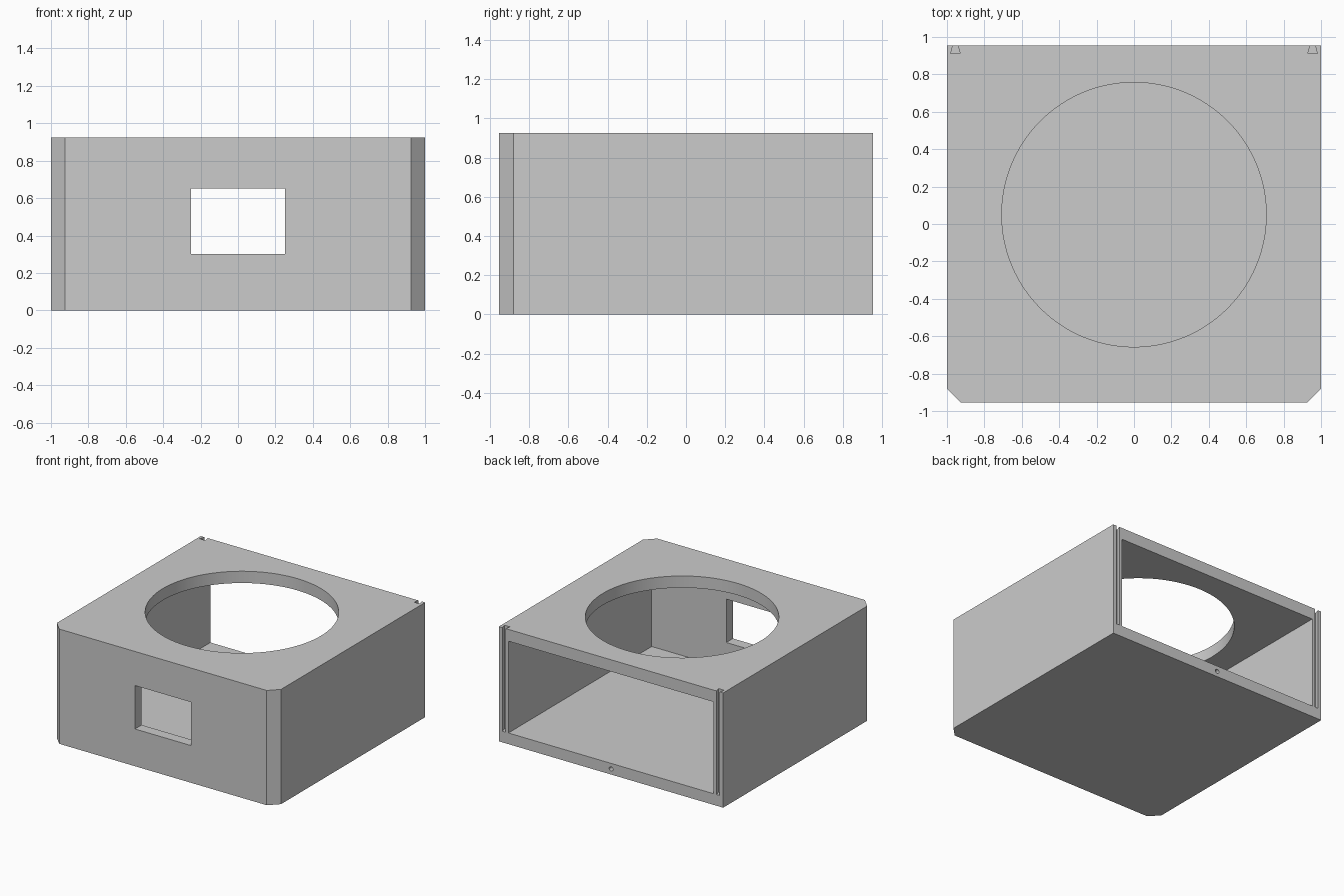
import bpy
import bmesh
import math
from mathutils import Matrix, Vector

cube = bpy.data.objects.get("Cube")
if cube:
    bpy.data.objects.remove(cube, do_unlink=True)

# Overall size
HALF_X, HALF_Y, HEIGHT = 1.0, 0.955, 0.925
WALL, FLOOR, ROOF, CHAMFER = 0.085, 0.09, 0.095, 0.075

grey = bpy.data.materials.new("light grey")
grey.use_nodes = True
colour = (0.6, 0.6, 0.6, 1)
grey.diffuse_color = colour
grey.node_tree.nodes["Principled BSDF"].inputs["Base Color"].default_value = colour


def prism(name, outline, z0, z1):
    """Extrude an outline in the xy plane from z0 up to z1."""
    bm = bmesh.new()
    base = bm.faces.new([bm.verts.new((x, y, z0)) for x, y in outline])
    top = bmesh.ops.extrude_face_region(bm, geom=[base])["geom"]
    verts = [v for v in top if isinstance(v, bmesh.types.BMVert)]
    bmesh.ops.translate(bm, verts=verts, vec=Vector((0, 0, z1 - z0)))
    bmesh.ops.recalc_face_normals(bm, faces=bm.faces)
    mesh = bpy.data.meshes.new(name)
    bm.to_mesh(mesh)
    bm.free()
    mesh.materials.append(grey)
    obj = bpy.data.objects.new(name, mesh)
    bpy.context.collection.objects.link(obj)
    return obj


def rectangle(x, y0, y1):
    return [(-x, y0), (x, y0), (x, y1), (-x, y1)]


def circle(radius, cy, count):
    steps = [2 * math.pi * i / count for i in range(count)]
    return [(radius * math.cos(a), cy + radius * math.sin(a)) for a in steps]


# Housing block with chamfered front corners
housing = prism("housing", [
    (-HALF_X, HALF_Y), (-HALF_X, CHAMFER - HALF_Y), (CHAMFER - HALF_X, -HALF_Y),
    (HALF_X - CHAMFER, -HALF_Y), (HALF_X, CHAMFER - HALF_Y), (HALF_X, HALF_Y)], 0, HEIGHT)

# Inner space open to the back, front window and round roof opening
cutters = [
    prism("cavity_cutter", rectangle(HALF_X - WALL, WALL - HALF_Y, 1.1), FLOOR, HEIGHT - ROOF),
    prism("window_cutter", rectangle(0.25, -1.1, -0.7), 0.3, 0.65),
    prism("roof_opening_cutter", circle(0.707, 0.05, 128), 0.6, 1.1),
]

# Dovetail slots in the back edges, open at the top
for side in (-1, 1):
    mid, back, deep = side * 0.955, HALF_Y + 0.02, HALF_Y - 0.043
    cutters.append(prism("dovetail_slot_cutter", [
        (mid - 0.025, deep), (mid + 0.025, deep), (mid + 0.014, HALF_Y),
        (mid + 0.014, back), (mid - 0.014, back), (mid - 0.014, HALF_Y)], FLOOR, 1.1))

# Small catch hole in the back edge of the floor
catch = prism("catch_hole_cutter", circle(0.017, 0, 24), -0.05, 0.05)
catch.data.transform(Matrix.Translation((0, HALF_Y, 0.045)) @ Matrix.Rotation(math.pi / 2, 4, "X"))
cutters.append(catch)

# Carve the housing and discard the cutters
bpy.ops.object.select_all(action="DESELECT")
housing.select_set(True)
bpy.context.view_layer.objects.active = housing
for cutter in cutters:
    cutter.hide_render = True
    cut = housing.modifiers.new(cutter.name, "BOOLEAN")
    cut.operation = "DIFFERENCE"
    cut.solver = "EXACT"
    cut.object = cutter
    bpy.ops.object.modifier_apply(modifier=cut.name)
    bpy.data.objects.remove(cutter, do_unlink=True)

bpy.ops.object.shade_smooth_by_angle(angle=math.radians(20))
